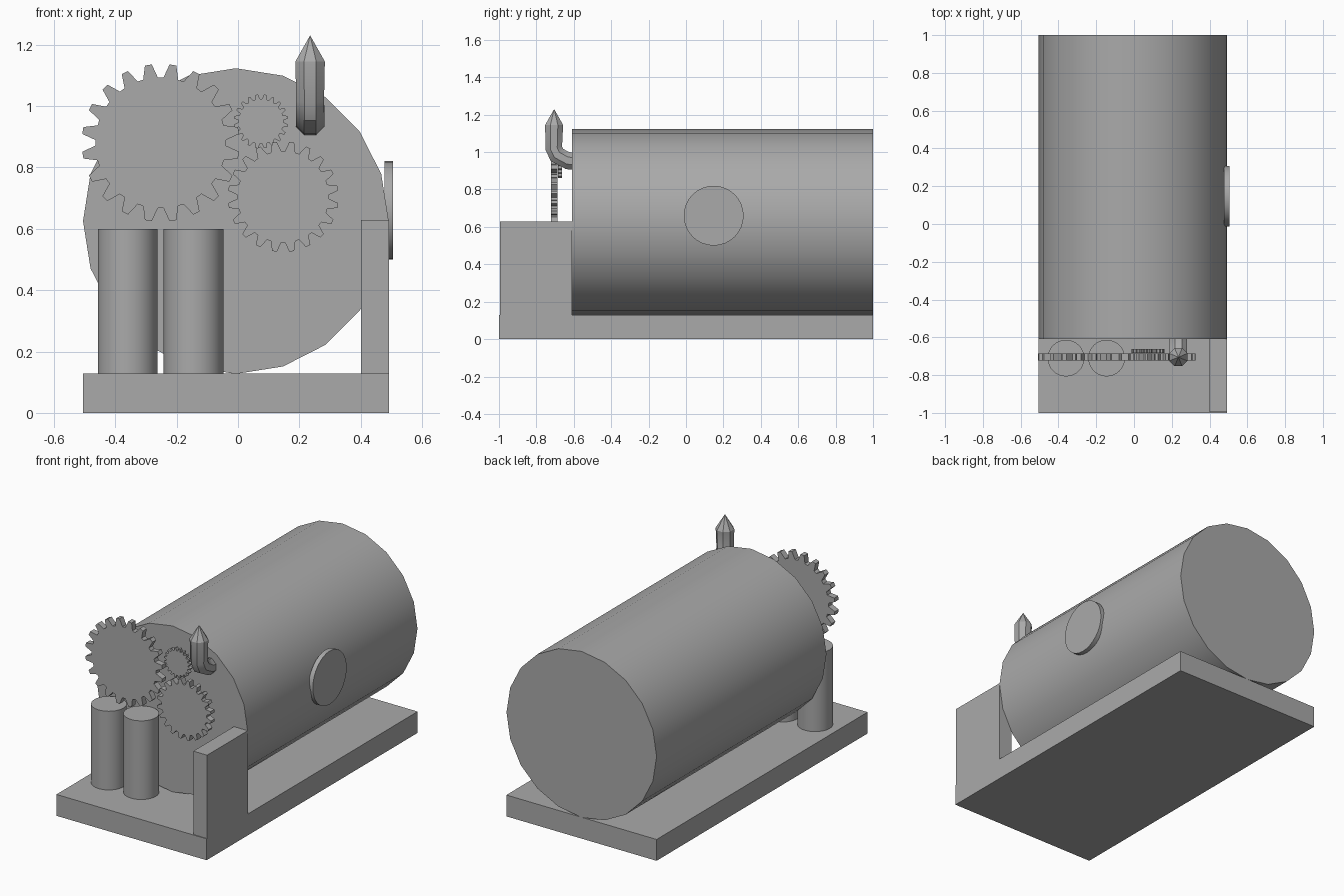
import bpy
import bmesh
from math import sin, cos, pi, radians
from mathutils import Matrix, Vector

cube = bpy.data.objects.get("Cube")
if cube:
    bpy.data.objects.remove(cube)

grey = bpy.data.materials.new("plain_grey")
grey.use_nodes = True
grey.diffuse_color = (0.4, 0.4, 0.4, 1)
grey.node_tree.nodes["Principled BSDF"].inputs["Base Color"].default_value = grey.diffuse_color


def finish(name, bm, smooth=False):
    bmesh.ops.recalc_face_normals(bm, faces=bm.faces)
    mesh = bpy.data.meshes.new(name)
    bm.to_mesh(mesh)
    bm.free()
    mesh.materials.append(grey)
    ob = bpy.data.objects.new(name, mesh)
    bpy.context.collection.objects.link(ob)
    if smooth:
        bpy.ops.object.select_all(action='DESELECT')
        ob.select_set(True)
        bpy.context.view_layer.objects.active = ob
        bpy.ops.object.shade_smooth_by_angle(angle=radians(30))
    return ob


def box(name, low, high):
    low, high = Vector(low), Vector(high)
    bm = bmesh.new()
    bmesh.ops.create_cube(bm, size=1, matrix=Matrix.Translation((low + high) / 2)
                          @ Matrix.Diagonal((*(high - low), 1)))
    return finish(name, bm)


def cylinder(name, centre, radius, depth, sides, axis='Z'):
    turn = {'X': Matrix.Rotation(pi / 2, 4, 'Y'),
            'Y': Matrix.Rotation(pi / 2, 4, 'X'), 'Z': Matrix()}[axis]
    bm = bmesh.new()
    bmesh.ops.create_cone(bm, cap_ends=True, segments=sides, radius1=radius, radius2=radius,
                          depth=depth, matrix=Matrix.Translation(centre) @ turn)
    return finish(name, bm, True)


def gear(name, x, z, radius, y_front, y_back, teeth=20):
    # each tooth: root, tip, tip, root
    pitch = 2 * pi / teeth
    bm = bmesh.new()
    outline = []
    for i in range(teeth):
        for offset, scale in ((-0.36, 0.83), (-0.14, 1), (0.14, 1), (0.36, 0.83)):
            a = (i + 0.5 + offset) * pitch
            r = radius * scale
            outline.append(bm.verts.new((x + r * cos(a), y_front, z + r * sin(a))))
    face = bm.faces.new(outline)
    extruded = bmesh.ops.extrude_face_region(bm, geom=[face], use_keep_orig=True)
    moved = [v for v in extruded["geom"] if isinstance(v, bmesh.types.BMVert)]
    bmesh.ops.translate(bm, verts=moved, vec=(0, y_back - y_front, 0))
    return finish(name, bm)


def bent_pipe(name, x, path, tip, sides=8):
    # path rows: y, z, tilt in degrees (0 = upright), radius
    bm = bmesh.new()
    rings = []
    for y, z, tilt, r in path:
        t = radians(tilt)
        ring = []
        for k in range(sides):
            a = 2 * pi * (k + 0.5) / sides
            ring.append(bm.verts.new((x + r * cos(a), y + r * sin(a) * cos(t),
                                      z + r * sin(a) * sin(t))))
        rings.append(ring)
    for a, b in zip(rings, rings[1:]):
        for k in range(sides):
            n = (k + 1) % sides
            bm.faces.new((a[k], a[n], b[n], b[k]))
    bm.faces.new(rings[0])
    point = bm.verts.new((x, *tip))
    for k in range(sides):
        bm.faces.new((rings[-1][k], rings[-1][(k + 1) % sides], point))
    return finish(name, bm, True)


# Base and side wall
box("base_plate", (-0.505, -1, 0), (0.492, 1, 0.128))
box("side_wall", (0.4, -0.995, 0.128), (0.492, -0.61, 0.628))

# Drum and its side cover
cylinder("drum", (-0.007, 0.195, 0.625), 0.498, 1.61, 20, 'Y')
cylinder("side_cover", (0.491, 0.148, 0.66), 0.16, 0.028, 32, 'X')

# Upright canisters
for label, x in (("right", -0.36), ("left", -0.145)):
    cylinder(label + "_canister", (x, -0.71, 0.364), 0.097, 0.472, 32)

# Gear train
gear("large_gear", -0.252, 0.88, 0.257, -0.722, -0.686)
gear("medium_gear", 0.147, 0.704, 0.18, -0.722, -0.686)
gear("small_gear", 0.075, 0.95, 0.088, -0.684, -0.662)

# Pointed spout bent out of the drum
bent_pipe("spout", 0.235, [(-0.58, 0.948, 90, 0.05), (-0.635, 0.955, 80, 0.05),
                           (-0.69, 0.985, 45, 0.05), (-0.707, 1.02, 12, 0.049),
                           (-0.705, 1.145, 0, 0.052)], (-0.705, 1.23))
